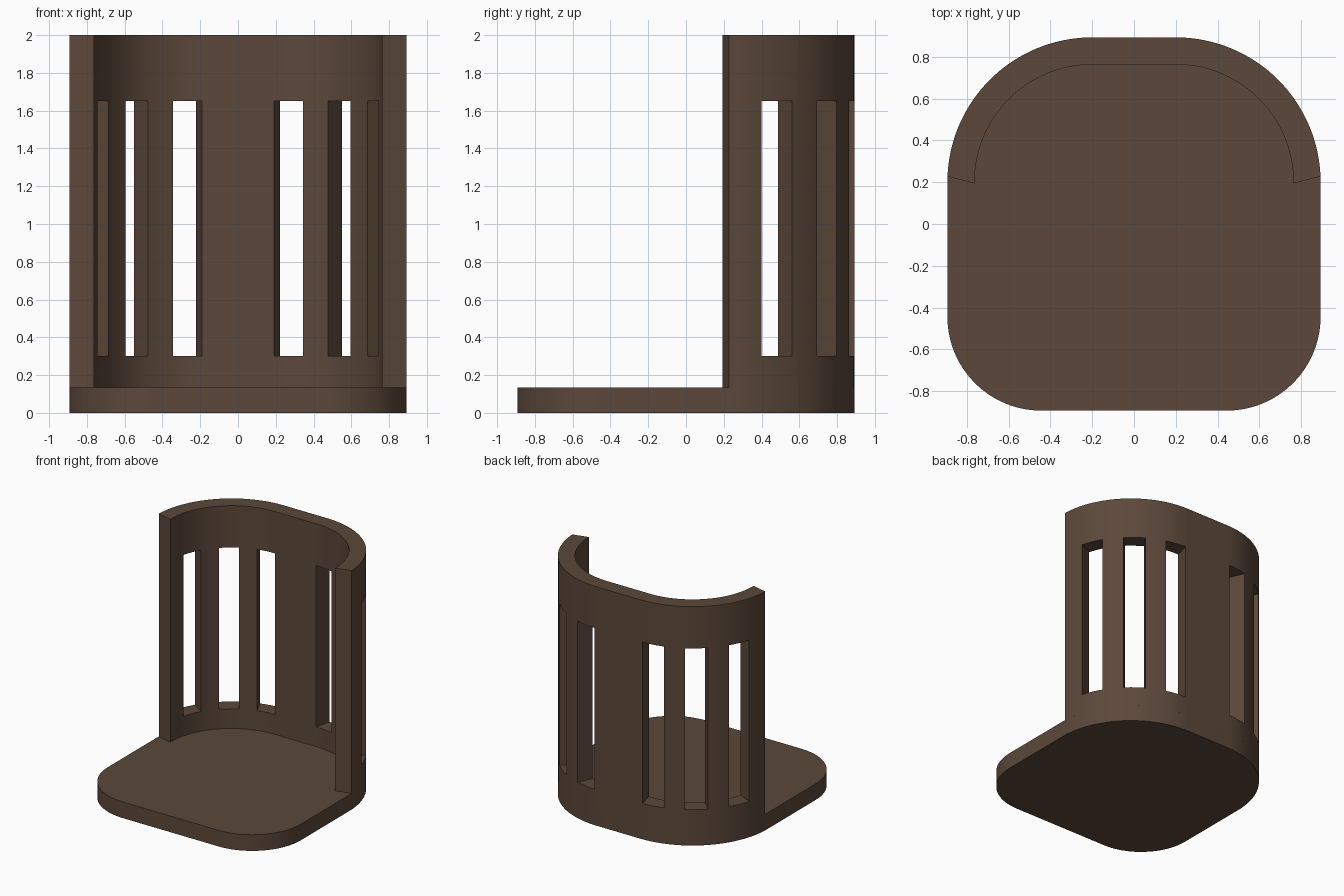
import bpy, bmesh
from math import sin, cos, radians, sqrt, pi

if "Cube" in bpy.data.objects:
    bpy.data.objects.remove(bpy.data.objects["Cube"])

HALF, THICK, INSET = 0.893, 0.135, 0.13
BACK_R, FRONT_R = 0.693, 0.45
LEVELS = [THICK, 0.30, 1.65, 2.0]
START = 14.3
SLOTS = [(24.8, 35.4), (45.2, 55.4), (65.2, 76.0)]

brown = bpy.data.materials.new("brown")
brown.diffuse_color = (0.105, 0.064, 0.042, 1)
brown.use_nodes = True
brown.node_tree.nodes["Principled BSDF"].inputs["Base Color"].default_value = brown.diffuse_color


def finish(bm, name):
    bmesh.ops.recalc_face_normals(bm, faces=bm.faces[:])
    mesh = bpy.data.meshes.new(name)
    bm.to_mesh(mesh)
    bm.free()
    mesh.materials.append(brown)
    ob = bpy.data.objects.new(name, mesh)
    bpy.context.collection.objects.link(ob)
    bpy.ops.object.select_all(action='DESELECT')
    ob.select_set(True)
    bpy.context.view_layer.objects.active = ob
    bpy.ops.object.shade_smooth_by_angle(angle=radians(25))
    return ob


def on_outline(deg, half, r):
    """Point where a ray from the origin meets a rounded square (back half)."""
    dx, dy = abs(cos(radians(deg))), sin(radians(deg))
    c = half - r
    if half * dx / dy <= c:
        k = half / dy
    elif half * dy / dx <= c:
        k = half / dx
    else:
        b = c * (dx + dy)
        k = b + sqrt(b * b - 2 * c * c + r * r)
    return k * cos(radians(deg)), k * dy


# Base plate: rounded square with wider back corners
bm = bmesh.new()
outline = []
for sx, sy, r, a0 in [(1, 1, BACK_R, 0), (-1, 1, BACK_R, 90),
                      (-1, -1, FRONT_R, 180), (1, -1, FRONT_R, 270)]:
    for i in range(33):
        a = radians(a0) + pi / 2 * i / 32
        outline.append(bm.verts.new((sx * (HALF - r) + r * cos(a),
                                     sy * (HALF - r) + r * sin(a), 0)))
bottom = bm.faces.new(outline)
top = bmesh.ops.extrude_face_region(bm, geom=[bottom], use_keep_orig=True)["geom"]
bmesh.ops.translate(bm, vec=(0, 0, THICK),
                    verts=[v for v in top if isinstance(v, bmesh.types.BMVert)])
finish(bm, "base_plate")

# Angular divisions of the wall, with exact slot edges
slots = SLOTS + [(180 - b, 180 - a) for a, b in SLOTS]
stops = sorted([START, 180 - START] + [a for s in slots for a in s])
angles = []
for a, b in zip(stops, stops[1:]):
    n = max(1, round((b - a) / 1.8))
    angles += [a + (b - a) * i / n for i in range(n)]
angles.append(stops[-1])
N, M = len(angles) - 1, len(LEVELS) - 1


def solid(i, j):
    if not (0 <= i < N and 0 <= j < M):
        return False
    mid = (angles[i] + angles[i + 1]) / 2
    return j != 1 or not any(a < mid < b for a, b in slots)


# Slotted wall: a curved grid of cells with radial openings
bm = bmesh.new()
cache = {}


def vert(i, j, inner):
    key = (i, j, inner)
    if key not in cache:
        d = INSET if inner else 0
        x, y = on_outline(angles[i], HALF - d, BACK_R - d)
        cache[key] = bm.verts.new((x, y, LEVELS[j]))
    return cache[key]


for i in range(N):
    for j in range(M):
        if not solid(i, j):
            continue
        for s in (0, 1):
            bm.faces.new([vert(i, j, s), vert(i + 1, j, s),
                          vert(i + 1, j + 1, s), vert(i, j + 1, s)])
            if not solid(i - 1 + 2 * s, j):
                bm.faces.new([vert(i + s, j, 0), vert(i + s, j, 1),
                              vert(i + s, j + 1, 1), vert(i + s, j + 1, 0)])
            if not solid(i, j - 1 + 2 * s):
                bm.faces.new([vert(i, j + s, 0), vert(i + 1, j + s, 0),
                              vert(i + 1, j + s, 1), vert(i, j + s, 1)])
finish(bm, "slotted_wall")
